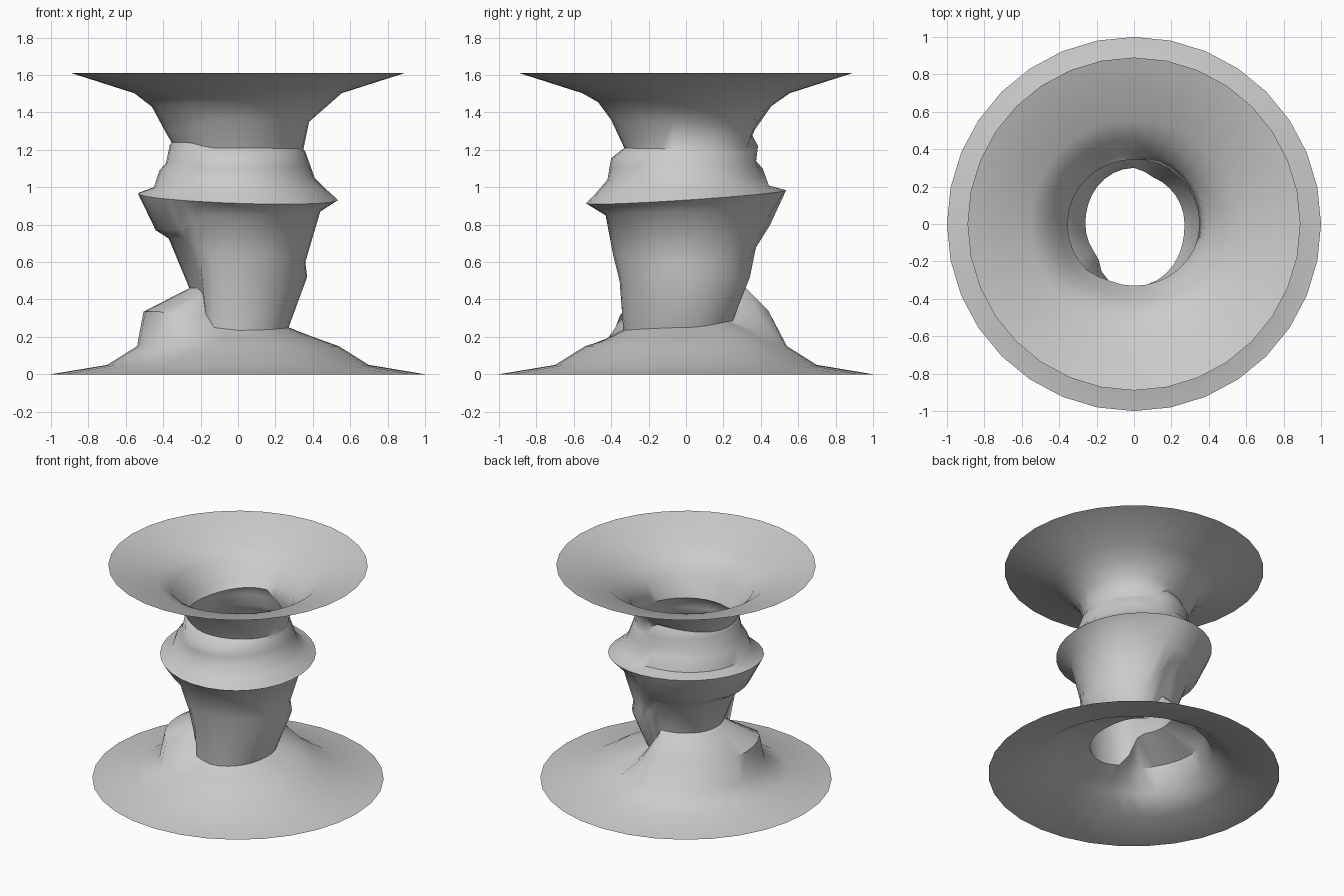
import bpy, bmesh, math

if "Cube" in bpy.data.objects:
    bpy.data.objects.remove(bpy.data.objects["Cube"])

SIDES = 32
FOOT = [(1.0, 0.0), (0.70, 0.05), (0.54, 0.15)]      # same all round
RIM = [(0.555, 1.503), (0.89, 1.61)]

# (radius, height) profiles of the twisted stem, seen at the four sides
EAST = [(.40, .20), (.27, .25), (.37, .52), (.36, .60), (.44, .87), (.53, .93),
        (.47, .99), (.41, 1.05), (.385, 1.12), (.36, 1.19), (.35, 1.205), (.38, 1.35), (.46, 1.42)]
NORTH = [(.44, .34), (.30, .48), (.345, .70), (.40, .75), (.45, .80), (.53, .985),
         (.44, 1.01), (.41, 1.10), (.375, 1.14), (.385, 1.22), (.345, 1.295), (.37, 1.31), (.46, 1.44)]
WEST = [(.505, .335), (.26, .46), (.37, .725), (.40, .745), (.44, .77), (.53, .965),
        (.45, 1.0), (.42, 1.09), (.385, 1.13), (.365, 1.225), (.355, 1.24), (.39, 1.30), (.46, 1.43)]
SOUTH = [(.43, .20), (.335, .25), (.355, .50), (.39, .64), (.43, .85), (.53, .915),
         (.48, .97), (.42, 1.04), (.41, 1.10), (.40, 1.155), (.33, 1.21), (.40, 1.36), (.47, 1.455)]


def lift(profile, dz):
    """Raise the waist crease of a profile."""
    return [(r, z + dz if i < 2 else z) for i, (r, z) in enumerate(profile)]


# angle, profile: the short spans form the spiral steps
KEYS = [(0, EAST), (67.5, lift(EAST, .035)), (90, NORTH), (180, WEST), (219, WEST),
        (247.5, SOUTH), (270, lift(SOUTH, -.015)), (360, EAST)]


def profile_at(deg):
    for (a0, p0), (a1, p1) in zip(KEYS, KEYS[1:]):
        if a0 <= deg <= a1:
            t = (deg - a0) / (a1 - a0)
            t = t * t * (3 - 2 * t)
            pts = [(r0 + (r1 - r0) * t, z0 + (z1 - z0) * t)
                   for (r0, z0), (r1, z1) in zip(p0, p1)]
            break
    # the collar ridge is a tilted circle
    a = math.radians(deg)
    pts[5] = (.535, .949 - .0175 * math.cos(a) + .035 * math.sin(a))
    return FOOT + pts + RIM


# open twisted stem with flared foot and rim
bm = bmesh.new()
columns = []
for k in range(SIDES):
    deg = 360 * k / SIDES
    a = math.radians(deg)
    columns.append([bm.verts.new((r * math.cos(a), r * math.sin(a), z))
                    for r, z in profile_at(deg)])
for k in range(SIDES):
    c, n = columns[k], columns[(k + 1) % SIDES]
    for i in range(len(c) - 1):
        bm.faces.new((c[i], n[i], n[i + 1], c[i + 1]))
mesh = bpy.data.meshes.new("flared_twisted_stem")
bm.to_mesh(mesh)
bm.free()
stem = bpy.data.objects.new("flared_twisted_stem", mesh)
bpy.context.collection.objects.link(stem)
bpy.context.view_layer.objects.active = stem
stem.select_set(True)
bpy.ops.object.shade_smooth_by_angle(angle=math.radians(50))
